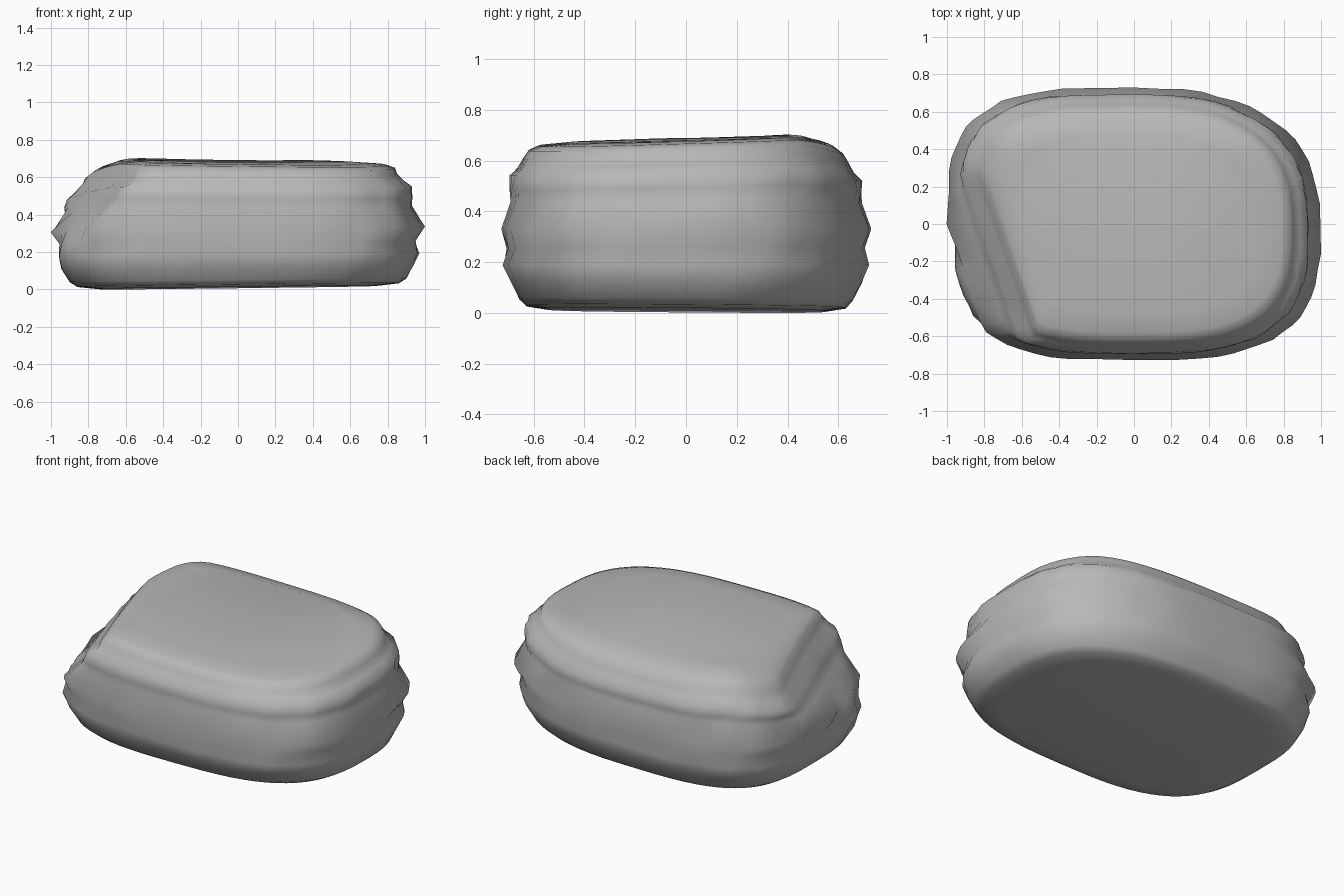
import bpy, bmesh, math, random

if "Cube" in bpy.data.objects:
    bpy.data.objects.remove(bpy.data.objects["Cube"])

random.seed(4)
SEG = 64

# Rock layers: height, half width x, half depth y
LAYERS = [
    (0.012, 0.74, 0.55), (0.025, 0.86, 0.63), (0.05, 0.90, 0.655),
    (0.12, 0.94, 0.69), (0.19, 0.965, 0.72), (0.26, 0.95, 0.705),
    (0.34, 0.998, 0.73), (0.45, 0.93, 0.69), (0.50, 0.935, 0.695),
    (0.56, 0.93, 0.69), (0.59, 0.89, 0.66), (0.63, 0.85, 0.64),
    (0.66, 0.84, 0.62), (0.677, 0.79, 0.58), (0.685, 0.66, 0.47),
]


def lerp(table, z):
    """Piecewise linear lookup."""
    for (a, u), (b, v) in zip(table, table[1:]):
        if z <= b:
            return u + (v - u) * max(0, (z - a) / (b - a))
    return table[-1][1]


def clamp(x, y, nx, ny, limit):
    """Push a point back behind a vertical cutting line."""
    over = max(0, x * nx + y * ny - limit)
    return x - over * nx, y - over * ny


# Slanted, stepped break on the left front side
LEFT_CUT = [(0.0, 1.1), (0.3, 0.985), (0.45, 0.83), (0.50, 0.80),
            (0.56, 0.775), (0.59, 0.72), (0.63, 0.70), (0.66, 0.675),
            (0.677, 0.655), (0.685, 0.56)]


def corner_power(c, s):
    """Squareness of each corner in plan; the back right one is rounder."""
    if s > 0:
        return 2.45 if c > 0 else 3.4
    return 3.05


bm = bmesh.new()
rings = []
for z, rx, ry in LAYERS:
    ring = []
    for i in range(SEG):
        a = 2 * math.pi * i / SEG
        c, s = math.cos(a), math.sin(a)
        p = 2 / corner_power(c, s)
        x = rx * math.copysign(abs(c) ** p, c)
        y = ry * math.copysign(abs(s) ** p, s)
        x, y = clamp(x, y, -0.943, -0.333, lerp(LEFT_CUT, z))
        # small weathering on the sides only
        k = 1 + (random.uniform(-0.008, 0.006) if 0.1 < z < 0.6 else 0)
        # gentle tilt of the top and the underside
        t = z / 0.685
        zz = z + t * (0.03 * y - 0.012 * x) + (1 - t) * (0.012 * x - 0.008 * y)
        # top falls away toward the left end and the back
        zz -= t ** 3 * (1.3 * max(0, -0.55 - x) ** 2 + 1.2 * max(0, y - 0.4) ** 2)
        ring.append(bm.verts.new((x * k, y * k, zz)))
    rings.append(ring)

# Sides, then flat top and bottom
for lo, hi in zip(rings, rings[1:]):
    for i in range(SEG):
        j = (i + 1) % SEG
        bm.faces.new((lo[i], lo[j], hi[j], hi[i]))
bm.faces.new(rings[-1])
bm.faces.new(rings[0][::-1])

# Rest on the ground
low = min(v.co.z for v in bm.verts)
for v in bm.verts:
    v.co.z -= low
bmesh.ops.triangulate(bm, faces=[f for f in bm.faces if len(f.verts) > 4])
for f in bm.faces:
    f.smooth = True
bmesh.ops.recalc_face_normals(bm, faces=bm.faces)

mesh = bpy.data.meshes.new("rock")
bm.to_mesh(mesh)
bm.free()
rock = bpy.data.objects.new("rock", mesh)
bpy.context.collection.objects.link(rock)

stone = bpy.data.materials.new("grey stone")
stone.diffuse_color = (0.48, 0.48, 0.48, 1)
stone.use_nodes = True
stone.node_tree.nodes["Principled BSDF"].inputs["Base Color"].default_value = stone.diffuse_color
mesh.materials.append(stone)
